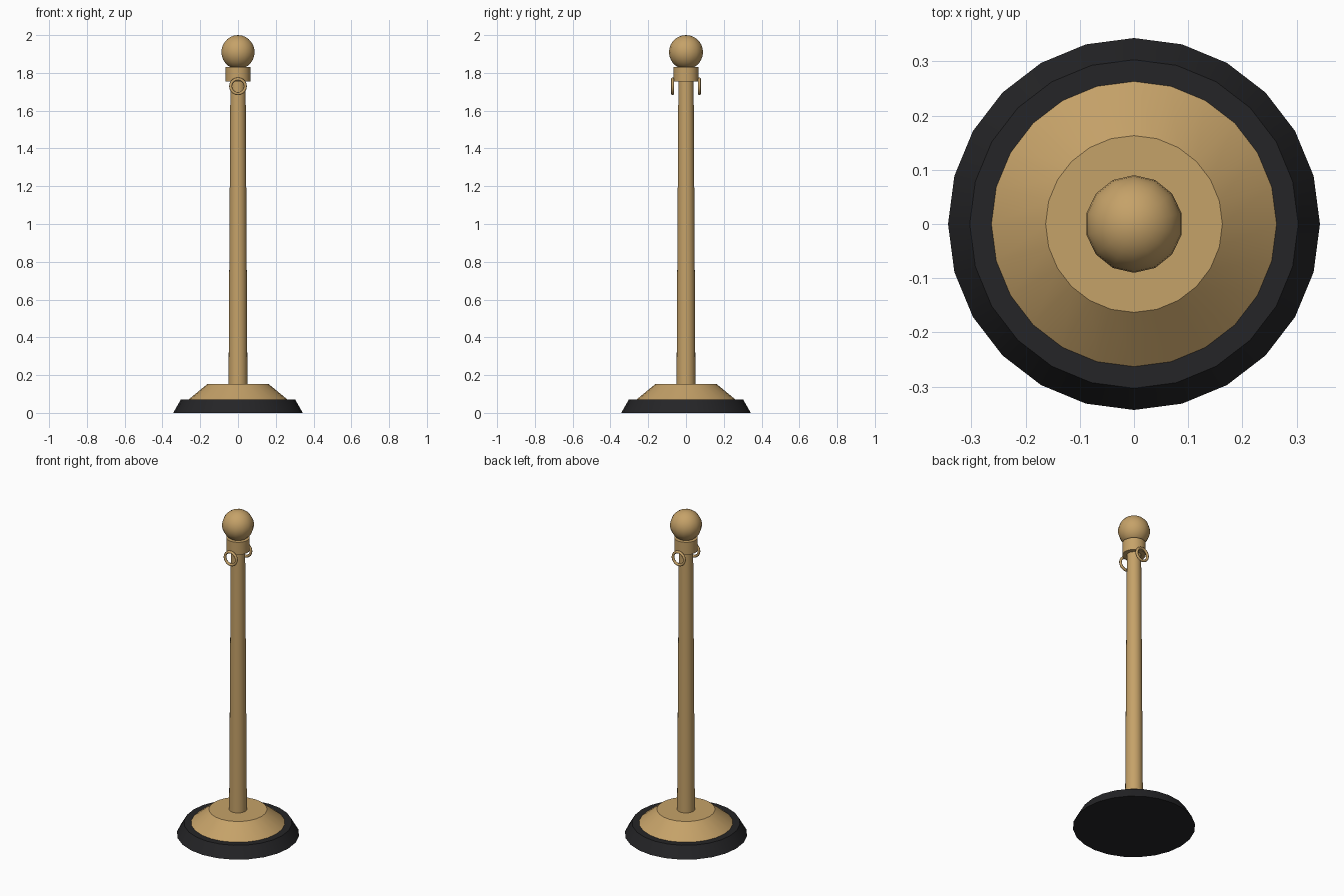
import bpy, math

if "Cube" in bpy.data.objects:
    bpy.data.objects.remove(bpy.data.objects["Cube"])

def material(name, color):
    m = bpy.data.materials.new(name)
    m.diffuse_color = color
    m.use_nodes = True
    m.node_tree.nodes["Principled BSDF"].inputs["Base Color"].default_value = m.diffuse_color
    return m

brass = material("brass", (0.56, 0.36, 0.14, 1))
rubber = material("black_rubber", (0.018, 0.018, 0.02, 1))

def finish(name, mat, angle=35):
    ob = bpy.context.object
    ob.name = name
    ob.data.materials.append(mat)
    bpy.ops.object.shade_smooth_by_angle(angle=math.radians(angle))
    return ob

def frustum(name, r_bottom, r_top, z0, z1, mat, sides=24):
    bpy.ops.mesh.primitive_cone_add(vertices=sides, radius1=r_bottom, radius2=r_top,
                                    depth=z1 - z0, location=(0, 0, (z0 + z1) / 2))
    return finish(name, mat)

# Weighted foot, brass cover, tapered pole and collar
frustum("rubber_foot", 0.343, 0.303, 0, 0.07, rubber)
frustum("base_cover", 0.263, 0.163, 0.07, 0.152, brass)
frustum("pole", 0.05, 0.04, 0.15, 1.80, brass)
frustum("collar", 0.066, 0.066, 1.755, 1.832, brass)

# Ball finial
bpy.ops.mesh.primitive_uv_sphere_add(segments=14, ring_count=14, radius=0.09,
                                     location=(0, 0, 1.91))
finish("ball_finial", brass, 60)

# Rope rings hanging on front and back of the collar
for name, side in (("front_ring", -1), ("back_ring", 1)):
    bpy.ops.mesh.primitive_torus_add(major_segments=20, minor_segments=8,
                                     major_radius=0.039, minor_radius=0.008,
                                     location=(0, side * 0.071, 1.729),
                                     rotation=(math.pi / 2, 0, 0))
    finish(name, brass, 60)
